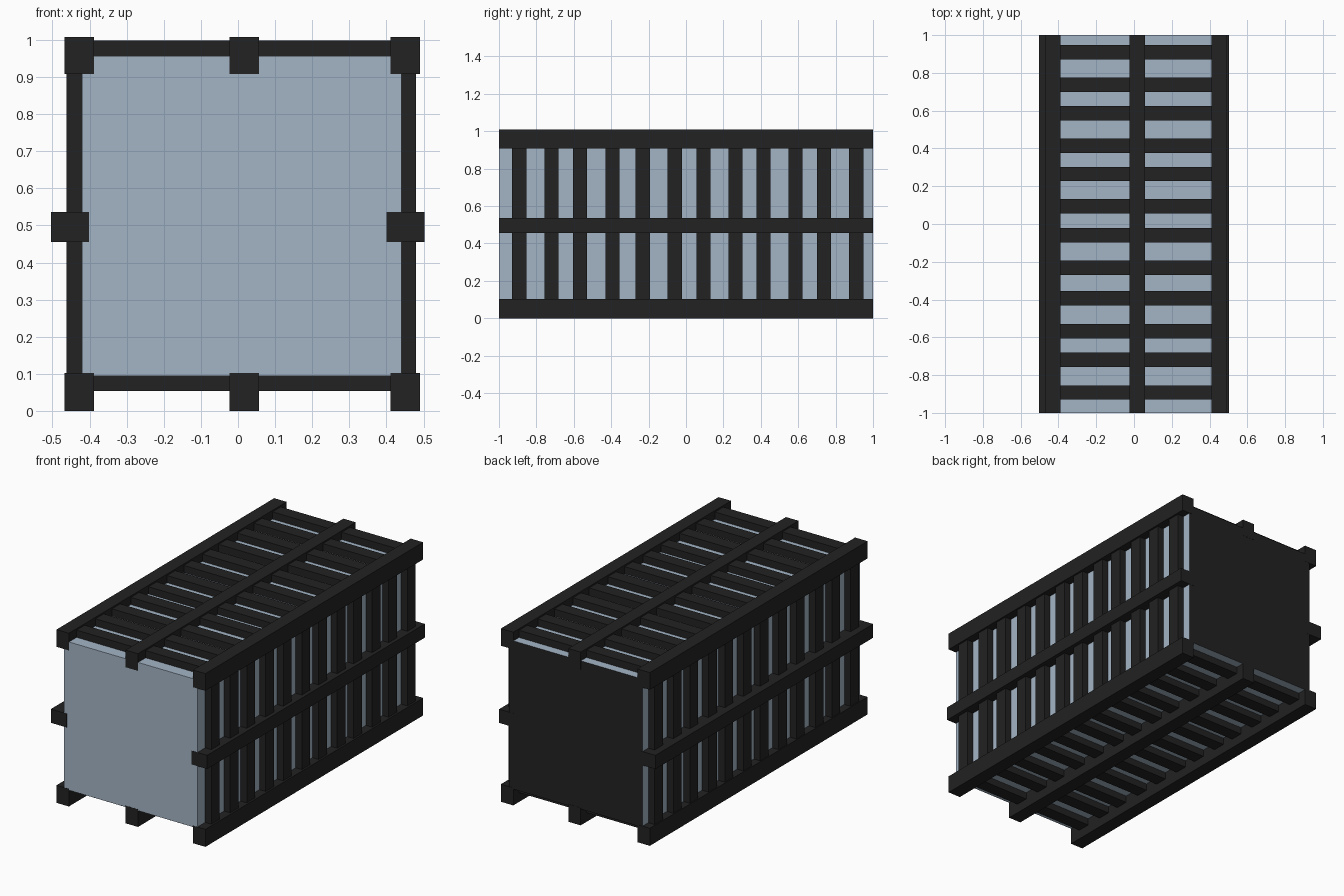
import bpy, bmesh

if "Cube" in bpy.data.objects:
    bpy.data.objects.remove(bpy.data.objects["Cube"])


def material(name, rgb):
    m = bpy.data.materials.new(name)
    m.diffuse_color = (*rgb, 1.0)
    m.use_nodes = True
    m.node_tree.nodes["Principled BSDF"].inputs["Base Color"].default_value = m.diffuse_color
    return m


dark = material("charcoal", (0.016, 0.016, 0.016))
pale = material("pale blue grey", (0.37, 0.46, 0.56))


def boxes(name, spans, mats):
    """One object from boxes given as (x0, x1, y0, y1, z0, z1)."""
    bm = bmesh.new()
    for x0, x1, y0, y1, z0, z1 in spans:
        for v in bmesh.ops.create_cube(bm, size=1.0)["verts"]:
            v.co = (x1 if v.co.x > 0 else x0,
                    y1 if v.co.y > 0 else y0,
                    z1 if v.co.z > 0 else z0)
    bm.normal_update()
    me = bpy.data.meshes.new(name)
    bm.to_mesh(me)
    bm.free()
    for m in mats:
        me.materials.append(m)
    ob = bpy.data.objects.new(name, me)
    bpy.context.collection.objects.link(ob)
    return ob


# inner container: pale all over, dark back face
core = boxes("container_body", [(-0.421, 0.44, -1, 1, 0.094, 0.957)], [pale, dark])
for p in core.data.polygons:
    p.material_index = 1 if p.normal.y > 0.9 else 0

# rings of slats around the container
rib_y = [-0.892, -0.719, -0.567, -0.393, -0.231, -0.06,
         0.094, 0.265, 0.415, 0.586, 0.738, 0.91]
for i, y in enumerate(rib_y):
    a, b = y - 0.038, y + 0.038
    boxes(f"slat_ring_{i + 1}", [
        (-0.462, -0.421, a, b, 0.054, 0.999),
        (0.44, 0.48, a, b, 0.054, 0.999),
        (-0.421, 0.44, a, b, 0.957, 0.999),
        (-0.421, 0.44, a, b, 0.054, 0.094),
    ], [dark])

# lengthwise rails: three on top, three below
E = 1.001
for side, z0, z1 in (("top", 0.908, 1.008), ("bottom", 0.0, 0.102)):
    for pos, x in (("left", -0.428), ("middle", 0.017), ("right", 0.451)):
        boxes(f"{side}_{pos}_rail", [(x - 0.04, x + 0.04, -E, E, z0, z1)], [dark])

# lengthwise rails halfway up the sides
for pos, x0, x1 in (("left", -0.504, -0.402), ("right", 0.4, 0.502)):
    boxes(f"{pos}_side_rail", [(x0, x1, -E, E, 0.456, 0.536)], [dark])
